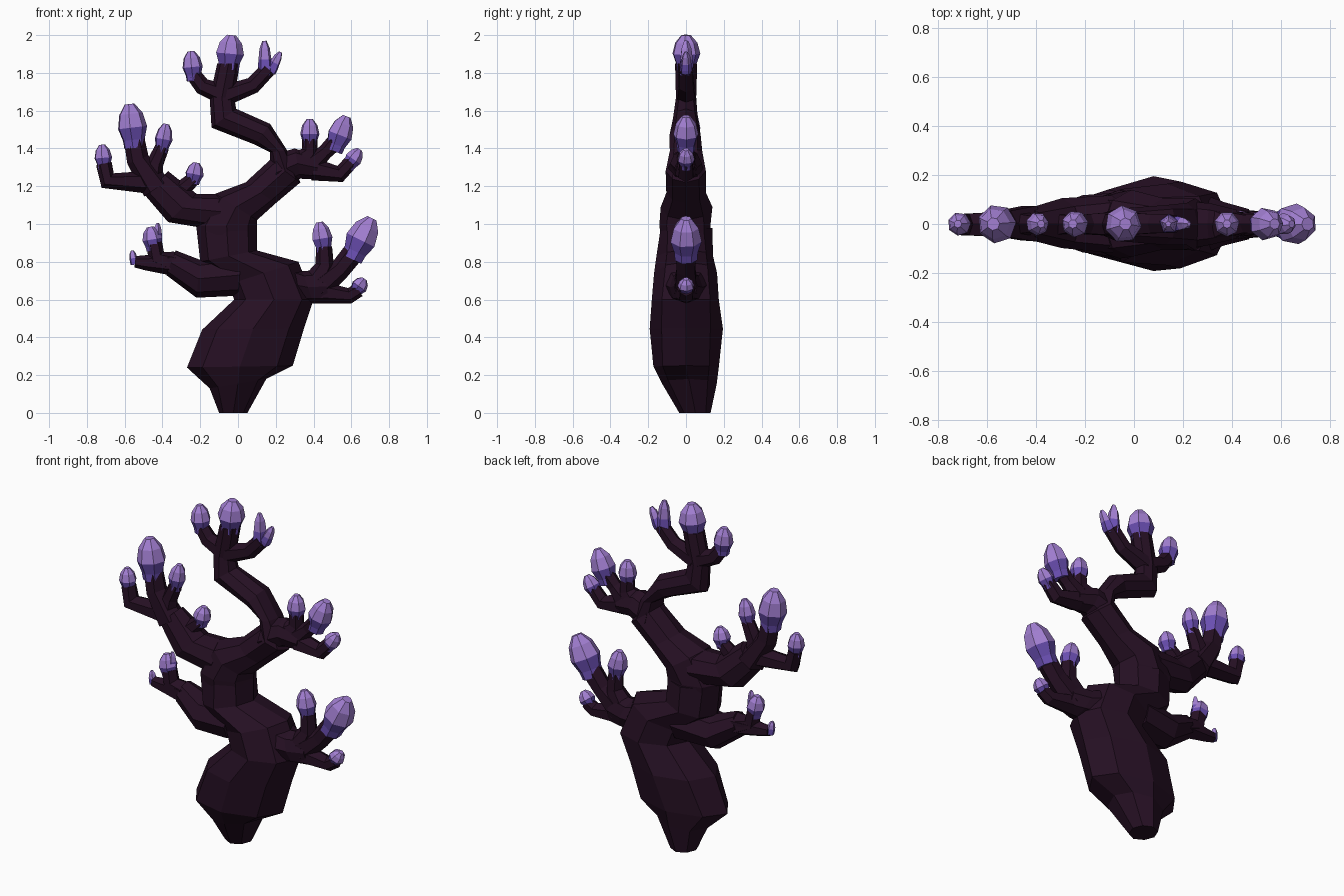
import bpy, bmesh, math, random
from mathutils import Vector

random.seed(4)


def material(name, rgb):
    m = bpy.data.materials.new(name)
    m.diffuse_color = (*rgb, 1)
    return m


BARK = material("dark plum bark", (0.019, 0.005, 0.017))
DEEP = material("deep violet", (0.15, 0.08, 0.46))
LIGHT = material("light violet", (0.36, 0.21, 0.64))


def loft(name, rings, mats, split=None):
    """Skin a list of point rings; faces from ring number split upward use the second material."""
    bm = bmesh.new()
    rows = [[bm.verts.new(p) for p in ring] for ring in rings]
    n = len(rows[0])
    bm.faces.new(rows[0])
    for k, (a, b) in enumerate(zip(rows, rows[1:])):
        for i in range(n):
            j = (i + 1) % n
            f = bm.faces.new((a[i], a[j], b[j], b[i]))
            f.material_index = int(split is not None and k >= split)
    bm.faces.new(rows[-1]).material_index = int(split is not None)
    bmesh.ops.recalc_face_normals(bm, faces=bm.faces)
    me = bpy.data.meshes.new(name)
    bm.to_mesh(me)
    bm.free()
    for m in mats:
        me.materials.append(m)
    ob = bpy.data.objects.new(name, me)
    bpy.context.collection.objects.link(ob)
    return ob


def limb(name, sections, n=8):
    """Limb from sections: one edge x,z, other edge x,z, half depth, y shift."""
    rings = []
    for x0, z0, x1, z1, d, cy in sections:
        a, b = Vector((x0, 0, z0)), Vector((x1, 0, z1))
        mid, half = (a + b) / 2, (b - a) / 2
        ring = []
        for i in range(n):
            t = 2 * math.pi * i / n
            dep = d * math.sin(t) * random.uniform(0.95, 1.08)
            ring.append(mid + half * math.cos(t) + Vector((0, dep + cy, 0)))
        rings.append(ring)
    loft(name, rings, [BARK])


def twig(name, pts, n=6):
    """Thin limb from centre points x, z, radius."""
    P = [Vector((x, 0, z)) for x, z, r in pts]
    secs = []
    for i, (x, z, r) in enumerate(pts):
        if i == 0:
            t = P[1] - P[0]
        elif i == len(P) - 1:
            t = P[i] - P[i - 1]
        else:
            t = (P[i + 1] - P[i]).normalized() + (P[i] - P[i - 1]).normalized()
        t.normalize()
        s = Vector((-t.z, 0, t.x)) * r
        a, b = P[i] + s, P[i] - s
        secs.append((a.x, a.z, b.x, b.z, r, 0))
    limb(name, secs, n)


def gem(name, x0, z0, x1, z1, r, base=0.75, n=7, y=0):
    """Faceted bud from its base to its tip."""
    a, b = Vector((x0, y, z0)), Vector((x1, y, z1))
    t = b - a
    s = Vector((t.z, 0, -t.x)).normalized()
    w = Vector((0, 1, 0))
    turn = random.uniform(0, 1)
    rings = []
    for h, k in ((-0.08, base * 0.95), (0.12, base), (0.42, 1.0), (0.76, 0.8), (1.0, 0.33)):
        ring = []
        for i in range(n):
            ang = 2 * math.pi * i / n + turn
            ring.append(a + t * h + (s * math.cos(ang) + w * math.sin(ang)) * r * k)
        rings.append(ring)
    loft(name, rings, [DEEP, LIGHT], 2)


# twisting trunk
limb("trunk", [
    (-0.10, 0.00, 0.05, 0.00, 0.08, 0.05), (-0.15, 0.13, 0.15, 0.18, 0.145, 0.015),
    (-0.27, 0.24, 0.29, 0.25, 0.165, 0), (-0.19, 0.44, 0.35, 0.45, 0.19, 0),
    (-0.02, 0.60, 0.40, 0.60, 0.17, 0), (-0.05, 0.68, 0.32, 0.80, 0.16, 0),
    (-0.20, 0.80, 0.10, 0.86, 0.145, 0), (-0.22, 0.98, 0.10, 0.98, 0.135, 0)])
limb("upper_trunk", [
    (-0.21, 0.90, 0.10, 0.90, 0.13, 0), (-0.22, 0.99, 0.10, 0.99, 0.135, 0),
    (-0.12, 1.16, 0.10, 1.02, 0.13, 0), (0.04, 1.22, 0.20, 1.11, 0.105, 0),
    (0.17, 1.34, 0.33, 1.22, 0.10, 0), (0.17, 1.38, 0.26, 1.39, 0.09, 0),
    (0.09, 1.42, 0.17, 1.53, 0.08, 0), (-0.14, 1.51, -0.01, 1.61, 0.065, 0),
    (-0.15, 1.67, -0.02, 1.67, 0.055, 0), (-0.11, 1.85, 0.01, 1.85, 0.055, 0)])

# four main side branches
limb("left_middle_branch", [
    (-0.05, 1.16, -0.13, 0.97, 0.12, 0), (-0.22, 1.16, -0.37, 1.01, 0.10, 0),
    (-0.37, 1.28, -0.49, 1.15, 0.06, 0)])
limb("left_lower_branch", [
    (0.02, 0.84, 0.0, 0.62, 0.14, 0), (-0.20, 0.81, -0.22, 0.61, 0.11, 0),
    (-0.33, 0.86, -0.38, 0.73, 0.06, 0)])
limb("right_upper_branch", [
    (0.20, 1.37, 0.20, 1.17, 0.10, 0), (0.30, 1.40, 0.33, 1.24, 0.08, 0),
    (0.42, 1.36, 0.42, 1.235, 0.055, 0)])
limb("right_lower_branch", [
    (0.22, 0.80, 0.25, 0.58, 0.13, 0), (0.34, 0.75, 0.40, 0.58, 0.09, 0),
    (0.46, 0.76, 0.48, 0.58, 0.06, 0)])

# twigs that carry the buds
for i, pts in enumerate([
    [(-0.09, 1.69, .055), (-0.19, 1.73, .045), (-0.235, 1.79, .04)],
    [(-0.07, 1.68, .055), (0.08, 1.735, .045), (0.16, 1.82, .042)],
    [(-0.43, 1.22, .065), (-0.69, 1.23, .05), (-0.71, 1.32, .042)],
    [(-0.43, 1.19, .08), (-0.53, 1.34, .06), (-0.55, 1.45, .055)],
    [(-0.46, 1.22, .06), (-0.44, 1.32, .045), (-0.40, 1.41, .037)],
    [(-0.36, 1.13, .08), (-0.29, 1.19, .045), (-0.235, 1.24, .037)],
    [(-0.34, 0.79, .065), (-0.43, 0.82, .05), (-0.445, 0.90, .043)],
    [(-0.34, 0.79, .065), (-0.49, 0.795, .04), (-0.545, 0.80, .03)],
    [(0.40, 1.29, .06), (0.54, 1.265, .045), (0.60, 1.33, .038)],
    [(0.38, 1.31, .06), (0.46, 1.38, .04), (0.51, 1.43, .045)],
    [(0.33, 1.33, .07), (0.38, 1.38, .045), (0.38, 1.45, .042)],
    [(0.43, 0.64, .06), (0.59, 0.62, .042), (0.64, 0.65, .037)],
    [(0.41, 0.69, .07), (0.46, 0.78, .05), (0.455, 0.88, .043)],
    [(0.42, 0.66, .07), (0.54, 0.76, .055), (0.62, 0.86, .058)],
]):
    twig(f"twig_{i + 1}", pts)

# faceted buds
for i, g in enumerate([
    (-0.235, 1.77, -0.25, 1.915, .055), (-0.05, 1.83, -0.035, 2.0, .076),
    (-0.71, 1.30, -0.72, 1.42, .048), (-0.55, 1.42, -0.575, 1.635, .08),
    (-0.405, 1.39, -0.38, 1.53, .048), (-0.24, 1.22, -0.22, 1.325, .05),
    (0.38, 1.42, 0.38, 1.555, .052), (0.51, 1.40, 0.575, 1.57, .068),
    (0.585, 1.305, 0.645, 1.395, .046), (0.455, 0.86, 0.43, 1.01, .056),
    (0.61, 0.83, 0.71, 1.03, .085), (0.62, 0.64, 0.67, 0.71, .045),
]):
    gem(f"bud_{i + 1}", *g)

# split buds with slivers instead of a full tip
gem("split_bud_left_shard", 0.145, 1.80, 0.14, 1.97, .036, 1.15, 5)
gem("split_bud_right_shard", 0.175, 1.81, 0.225, 1.91, .028, 1.15, 5)
gem("broken_bud_core", -0.445, 0.87, -0.465, 0.985, .053, 0.8, 6)
gem("broken_bud_sliver", -0.425, 0.91, -0.425, 1.005, .022, 1.1, 4)
gem("small_broken_bud", -0.55, 0.79, -0.56, 0.86, .022, 1.0, 5)
